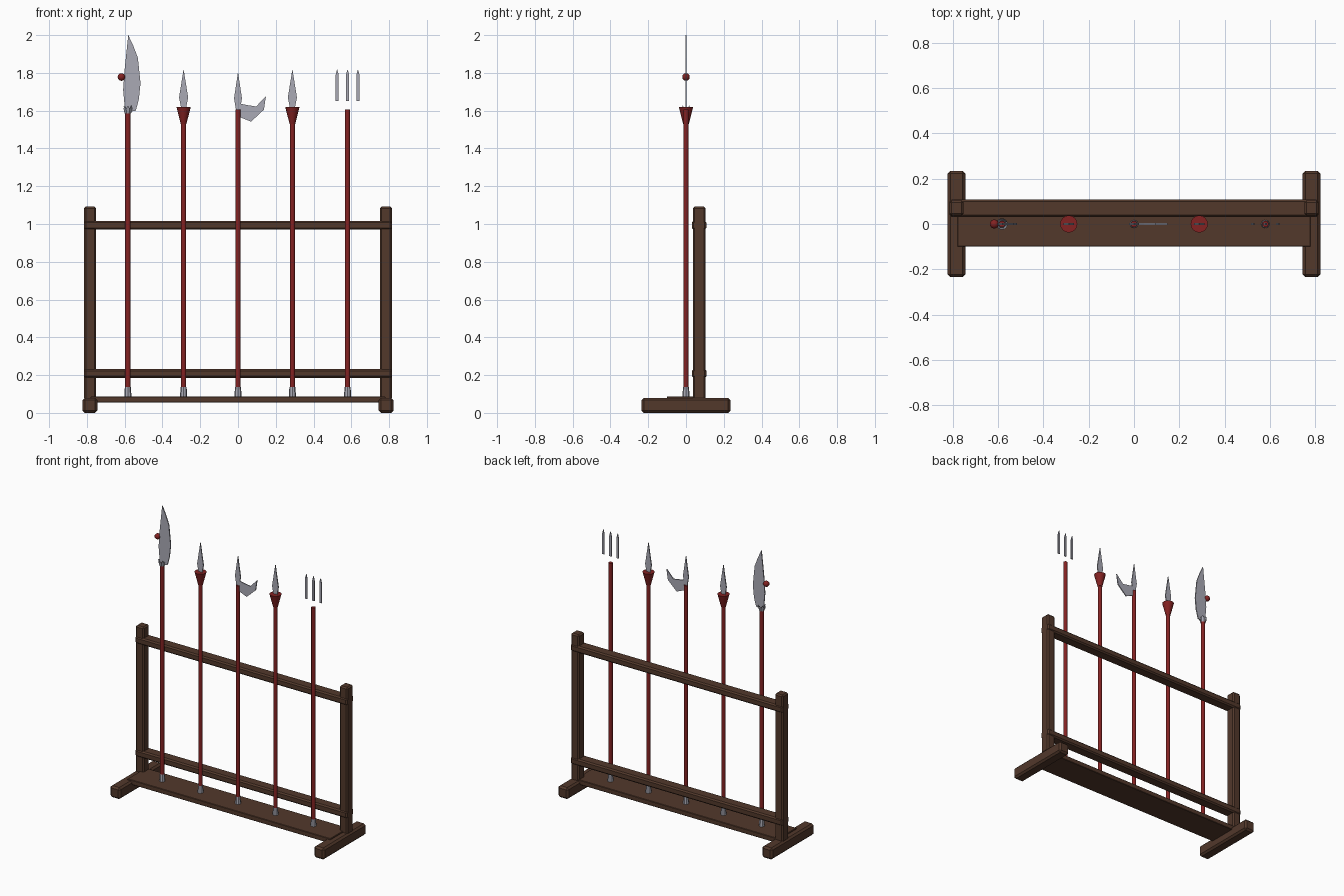
import bpy, bmesh, math
from mathutils import Vector

cube = bpy.data.objects.get("Cube")
if cube:
    bpy.data.objects.remove(cube, do_unlink=True)


def material(name, rgb):
    m = bpy.data.materials.new(name)
    m.use_nodes = True
    m.diffuse_color = (*rgb, 1)
    bsdf = m.node_tree.nodes["Principled BSDF"]
    bsdf.inputs["Base Color"].default_value = (*rgb, 1)
    bsdf.inputs["Roughness"].default_value = 0.7
    return m


WOOD = material("dark wood", (0.085, 0.04, 0.024))
RED = material("deep red", (0.23, 0.016, 0.016))
STEEL = material("steel grey", (0.40, 0.40, 0.46))


def add(name, bm, mat, smooth=False):
    bmesh.ops.recalc_face_normals(bm, faces=bm.faces[:])
    me = bpy.data.meshes.new(name)
    bm.to_mesh(me)
    bm.free()
    me.materials.append(mat)
    ob = bpy.data.objects.new(name, me)
    bpy.context.collection.objects.link(ob)
    if smooth:
        bpy.ops.object.select_all(action='DESELECT')
        ob.select_set(True)
        bpy.context.view_layer.objects.active = ob
        bpy.ops.object.shade_smooth_by_angle(angle=math.radians(50))
    return ob


def beam(name, lo, hi, bevel=0.009):
    """Wooden box between two corners with chamfered edges."""
    bm = bmesh.new()
    bmesh.ops.create_cube(bm, size=1)
    lo, hi = Vector(lo), Vector(hi)
    for v in bm.verts:
        v.co = (lo + hi) / 2 + v.co * (hi - lo)
    ob = add(name, bm, WOOD)
    if bevel:
        mod = ob.modifiers.new("chamfer", 'BEVEL')
        mod.width = bevel
        mod.segments = 1
    return ob


def taper(name, x, z0, z1, r0, r1, mat, sides=12, smooth=True):
    """Upright cylinder or cone frustum."""
    bm = bmesh.new()
    bmesh.ops.create_cone(bm, cap_ends=True, segments=sides,
                          radius1=r0, radius2=r1, depth=z1 - z0)
    bmesh.ops.translate(bm, vec=(x, 0, (z0 + z1) / 2), verts=bm.verts)
    return add(name, bm, mat, smooth)


def blade(name, x, outline, thick=0.007):
    """Flat steel plate from an outline in the xz plane."""
    bm = bmesh.new()
    face = bm.faces.new([bm.verts.new((x + px, -thick / 2, pz)) for px, pz in outline])
    ext = bmesh.ops.extrude_face_region(bm, geom=[face])
    moved = [g for g in ext["geom"] if isinstance(g, bmesh.types.BMVert)]
    bmesh.ops.translate(bm, vec=(0, thick, 0), verts=moved)
    return add(name, bm, STEEL)


def leaf(name, x, z0, z1, base, wide, waist):
    """Symmetric pointed blade."""
    right = [(base, z0), (wide, waist), (0, z1)]
    left = [(-px, pz) for px, pz in reversed(right[:2])]
    return blade(name, x, right + left)


# Rack frame
for s, side in ((-1, "right"), (1, "left")):
    x0, x1 = sorted((s * 0.745, s * 0.823))
    beam(side + "_foot", (x0, -0.235, 0), (x1, 0.235, 0.08), 0.012)
    x0, x1 = sorted((s * 0.752, s * 0.815))
    beam(side + "_post", (x0, 0.037, 0.07), (x1, 0.103, 1.092))
beam("base_plank", (-0.78, -0.1, 0.055), (0.78, 0.1, 0.088), 0.003)
beam("lower_rail", (-0.815, 0.031, 0.185), (0.815, 0.108, 0.232))
beam("upper_rail", (-0.815, 0.031, 0.97), (0.815, 0.108, 1.017))

# Shafts with steel butt caps
STAFFS = {"glaive": -0.583, "right_spear": -0.288, "halberd": 0,
          "left_spear": 0.288, "trident": 0.58}
for name, x in STAFFS.items():
    taper(name + "_shaft", x, 0.09, 1.605, 0.014, 0.014, RED)
    taper(name + "_butt_cap", x, 0.085, 0.138, 0.019, 0.016, STEEL, 8, False)

# Glaive: broad blade, toothed collar and red bead
x = STAFFS["glaive"]
blade("glaive_blade", x, [(-0.014, 1.59), (0.042, 1.60), (0.058, 1.66), (0.067, 1.745),
                          (0.053, 1.88), (0.028, 1.945), (0.002, 2.0),
                          (-0.017, 1.82), (-0.025, 1.71)])
bm = bmesh.new()
bmesh.ops.create_cone(bm, cap_ends=False, segments=16, radius1=0.017, radius2=0.025, depth=0.042)
for v in bm.verts:
    angle = round(math.atan2(v.co.y, v.co.x) / (math.pi / 8))
    if v.co.z > 0 and angle % 2:
        v.co.z -= 0.016
    v.co += Vector((x, 0, 1.606))
add("glaive_collar", bm, STEEL)
bm = bmesh.new()
bmesh.ops.create_uvsphere(bm, u_segments=16, v_segments=10, radius=0.02)
bmesh.ops.translate(bm, vec=(x - 0.034, 0, 1.778), verts=bm.verts)
add("glaive_bead", bm, RED, True)

# Spears: red tassel below a leaf blade
for name in ("right_spear", "left_spear"):
    x = STAFFS[name]
    taper(name + "_tassel", x, 1.53, 1.62, 0.015, 0.038, RED, 16)
    leaf(name + "_blade", x, 1.61, 1.82, 0.012, 0.024, 1.67)

# Halberd: spike and crescent side blade
leaf("halberd_spike", 0, 1.60, 1.805, 0.01, 0.021, 1.665)
blade("halberd_crescent", 0, [(0, 1.57), (0.069, 1.542), (0.137, 1.605), (0.148, 1.677),
                              (0.096, 1.622), (0.045, 1.63), (0, 1.64)])

# Trident: three separate prongs
for i, name in enumerate(("right", "middle", "left")):
    leaf(name + "_prong", STAFFS["trident"] + (i - 1) * 0.055, 1.65, 1.82, 0.008, 0.008, 1.79)
